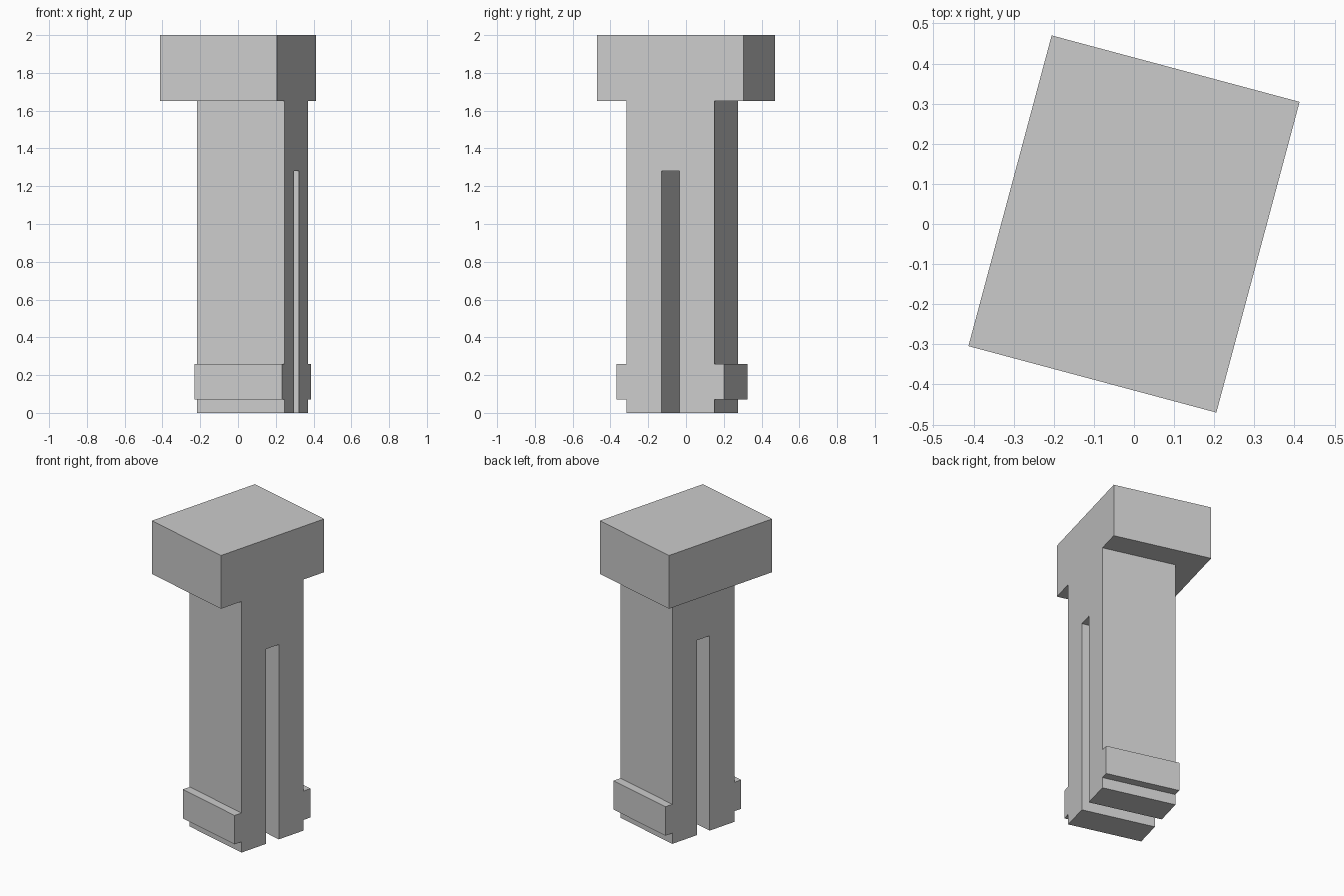
import bpy, bmesh, math
from mathutils import Matrix

cube = bpy.data.objects.get("Cube")
if cube:
    bpy.data.objects.remove(cube, do_unlink=True)

# Single plain grey material
grey = bpy.data.materials.new("plain_grey")
grey.use_nodes = True
colour = (0.6, 0.6, 0.6, 1)
grey.diffuse_color = colour
grey.node_tree.nodes["Principled BSDF"].inputs["Base Color"].default_value = colour

TURN = Matrix.Rotation(math.radians(-15), 4, 'Z')
RIGHT, LEFT, HEAD_LEFT = 0.32, -0.16, -0.32   # the right side is flush with the head
HEAD_Z = 1.65


def extrude_profile(name, outline, x0, x1):
    """Extrude a closed (y, z) outline from x0 to x1, then turn it about z."""
    bm = bmesh.new()
    face = bm.faces.new([bm.verts.new((x0, y, z)) for y, z in outline])
    result = bmesh.ops.extrude_face_region(bm, geom=[face])
    moved = [v for v in result["geom"] if isinstance(v, bmesh.types.BMVert)]
    bmesh.ops.translate(bm, verts=moved, vec=(x1 - x0, 0, 0))
    bmesh.ops.recalc_face_normals(bm, faces=bm.faces)
    bm.transform(TURN)
    mesh = bpy.data.meshes.new(name)
    bm.to_mesh(mesh)
    bm.free()
    mesh.materials.append(grey)
    obj = bpy.data.objects.new(name, mesh)
    bpy.context.collection.objects.link(obj)
    return obj


# Slotted shank with a catch ridge on each leg: half outline, mirrored
half = [(0.049, 1.28), (0.049, 0), (0.241, 0), (0.241, 0.07), (0.295, 0.07),
        (0.295, 0.26), (0.241, 0.26), (0.241, HEAD_Z)]
outline = half + [(-y, z) for y, z in reversed(half)]
extrude_profile("slotted_shank", outline, LEFT, RIGHT)

# Block head
w = 0.401
extrude_profile("block_head", [(-w, HEAD_Z), (w, HEAD_Z), (w, 2), (-w, 2)],
                HEAD_LEFT, RIGHT)
